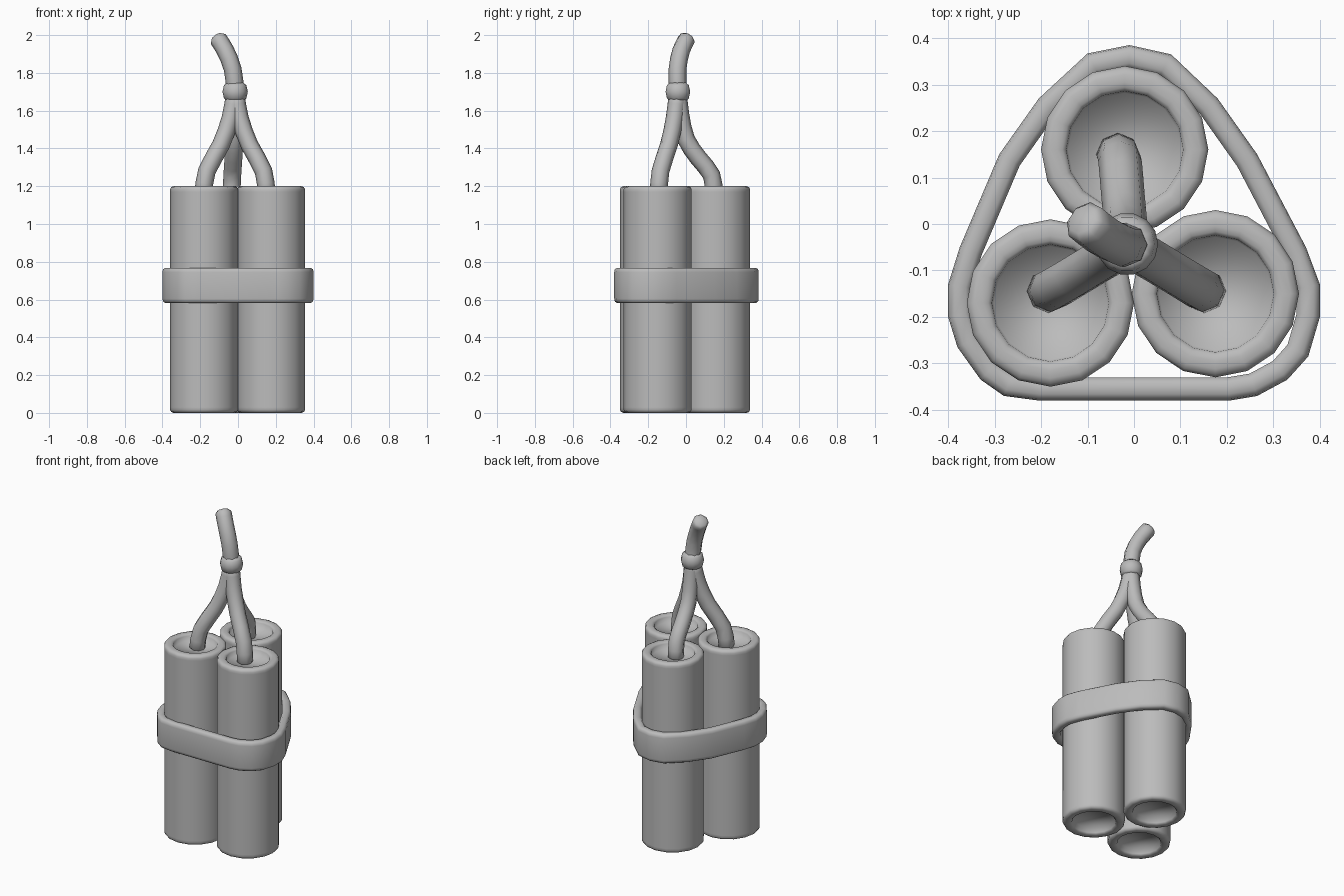
import bpy, bmesh, math
from mathutils import Vector

if "Cube" in bpy.data.objects:
    bpy.data.objects.remove(bpy.data.objects["Cube"])

grey = bpy.data.materials.new("plain grey")
grey.diffuse_color = (0.5, 0.5, 0.5, 1)
grey.use_nodes = True
grey.node_tree.nodes["Principled BSDF"].inputs["Base Color"].default_value = grey.diffuse_color


def finish(name, bm):
    bmesh.ops.recalc_face_normals(bm, faces=bm.faces)
    me = bpy.data.meshes.new(name)
    bm.to_mesh(me)
    bm.free()
    me.materials.append(grey)
    me.polygons.foreach_set("use_smooth", [True] * len(me.polygons))
    ob = bpy.data.objects.new(name, me)
    bpy.context.collection.objects.link(ob)
    return ob


def bridge(bm, rings, closed=False):
    pairs = list(zip(rings, rings[1:] + rings[:1])) if closed else list(zip(rings, rings[1:]))
    for a, b in pairs:
        n = len(a)
        for i in range(n):
            bm.faces.new((a[i], a[(i + 1) % n], b[(i + 1) % n], b[i]))


def lathe(name, profile, centre, sides, closed=False):
    bm = bmesh.new()
    rings = []
    for r, z in profile:
        rings.append([bm.verts.new((centre[0] + r * math.cos(2 * math.pi * i / sides),
                                    centre[1] + r * math.sin(2 * math.pi * i / sides), z))
                      for i in range(sides)])
    bridge(bm, rings, closed)
    if not closed:
        bm.faces.new(rings[0])
        bm.faces.new(rings[-1])
    return finish(name, bm)


def cord(name, points, radius=0.047, sides=8):
    """Tube along a smoothed path, with softly rounded caps."""
    pts = [Vector(p) for p in points]
    ext = [2 * pts[0] - pts[1]] + pts + [2 * pts[-1] - pts[-2]]
    path = []
    for k in range(1, len(ext) - 2):
        a, b, c, d = ext[k - 1:k + 3]
        for t in (0, 0.5):
            path.append(0.5 * (2 * b + (c - a) * t + (2 * a - 5 * b + 4 * c - d) * t * t
                               + (3 * b - a - 3 * c + d) * t ** 3))
    path.append(pts[-1])
    bm = bmesh.new()
    rings = []
    last = len(path) - 1

    def ring(p, tan, r):
        u = tan.cross(Vector((0, 1, 0))).normalized()
        v = tan.cross(u).normalized()
        rings.append([bm.verts.new(p + r * (math.cos(2 * math.pi * i / sides) * u
                                            + math.sin(2 * math.pi * i / sides) * v))
                      for i in range(sides)])

    for k, p in enumerate(path):
        tan = (path[min(k + 1, last)] - path[max(k - 1, 0)]).normalized()
        if k == last:
            ring(p - tan * 0.014, tan, radius)
            ring(p, tan, radius * 0.72)
        else:
            ring(p, tan, radius)
    bridge(bm, rings)
    bm.faces.new(rings[0])
    bm.faces.new(rings[-1])
    return finish(name, bm)


# Three tubes with rounded rims and shallow recessed ends
end = [(0.122, 0.04), (0.126, 0.01), (0.134, 0.002), (0.145, 0), (0.162, 0),
       (0.174, 0.005), (0.18, 0.016)]
profile = end + [(0.18, 0.03), (0.18, 1.17)] + [(r, 1.2 - z) for r, z in reversed(end)]
for side, c in (("left", (-0.18, -0.17)), ("right", (0.175, -0.15)), ("back", (-0.02, 0.16))):
    lathe(side + "_stick", profile, c, 16)

# Band wrapped round the tubes
outline = [(-0.01, 0.385), (0.08, 0.365), (0.18, 0.27), (0.265, 0.15), (0.37, -0.05),
           (0.4, -0.13), (0.4, -0.2), (0.375, -0.285), (0.33, -0.335), (0.265, -0.37),
           (0.205, -0.38), (-0.205, -0.38), (-0.28, -0.37), (-0.33, -0.335), (-0.38, -0.265),
           (-0.4, -0.2), (-0.4, -0.13), (-0.375, -0.05), (-0.29, 0.15), (-0.205, 0.27),
           (-0.1, 0.367)]
pts = [Vector(p) for p in outline]
bm = bmesh.new()
section = [(0.05, 0.594), (0.038, 0.582), (0.014, 0.582), (0.003, 0.59), (0, 0.605), (0, 0.745),
           (0.003, 0.76), (0.014, 0.768), (0.038, 0.768), (0.05, 0.756)]
rings = []
for inset, z in section:
    ring = []
    for i, p in enumerate(pts):
        e1 = (p - pts[i - 1]).normalized()
        e2 = (pts[(i + 1) % len(pts)] - p).normalized()
        n1, n2 = Vector((e1.y, -e1.x)), Vector((e2.y, -e2.x))
        q = p + (n1 + n2) * inset / (1 + n1.dot(n2))
        ring.append(bm.verts.new((q.x, q.y, z)))
    rings.append(ring)
bridge(bm, rings, closed=True)
finish("band", bm)

# Three fuses meeting at the knot, and the single fuse above it
knot = (-0.015, -0.043, 1.7)
cord("left_fuse", [knot, (-0.04, -0.06, 1.56), (-0.09, -0.09, 1.42), (-0.165, -0.135, 1.28),
                   (-0.185, -0.145, 1.15)])
cord("right_fuse", [knot, (0.01, -0.06, 1.56), (0.06, -0.09, 1.42), (0.135, -0.135, 1.28),
                    (0.152, -0.145, 1.15)])
cord("back_fuse", [knot, (-0.015, -0.03, 1.58), (-0.018, 0.0, 1.45), (-0.024, 0.065, 1.35),
                   (-0.03, 0.135, 1.26), (-0.035, 0.15, 1.15)])
cord("top_fuse", [(-0.015, -0.043, 1.64), knot, (-0.028, -0.045, 1.82), (-0.068, -0.025, 1.92),
                  (-0.112, 0.01, 1.99)])

# Ring-shaped knot
ring = [(0.04 + 0.027 * math.cos(a * math.pi / 4), 1.7 + 0.05 * math.sin(a * math.pi / 4))
        for a in range(8)]
lathe("knot", ring, knot, 14, closed=True)
